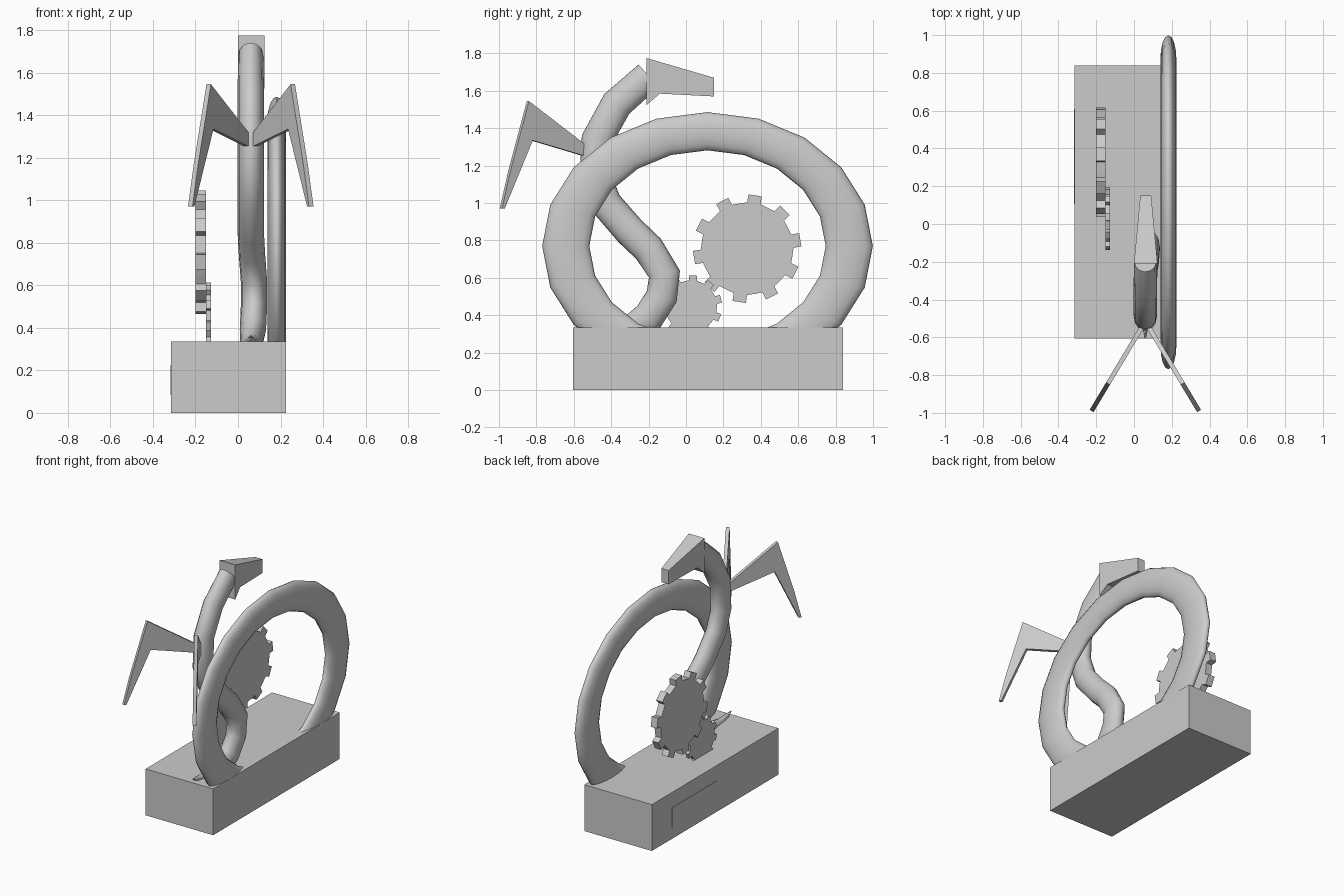
import bpy, bmesh
from math import cos, sin, pi, radians
from mathutils import Vector, Matrix

cube = bpy.data.objects.get("Cube")
if cube:
    bpy.data.objects.remove(cube)

grey = bpy.data.materials.new("plain_grey")
grey.use_nodes = True
colour = (0.6, 0.6, 0.6, 1)
grey.diffuse_color = colour
grey.node_tree.nodes["Principled BSDF"].inputs["Base Color"].default_value = colour

MID = 0.06  # x of the creature's centre plane


def finish(name, bm, smooth=False):
    bmesh.ops.recalc_face_normals(bm, faces=bm.faces)
    mesh = bpy.data.meshes.new(name)
    bm.to_mesh(mesh)
    bm.free()
    mesh.materials.append(grey)
    for p in mesh.polygons:
        p.use_smooth = smooth
    ob = bpy.data.objects.new(name, mesh)
    bpy.context.collection.objects.link(ob)
    return ob


def box(name, lo, hi):
    lo, hi = Vector(lo), Vector(hi)
    bm = bmesh.new()
    bmesh.ops.create_cube(bm, size=1, matrix=Matrix.Translation((lo + hi) / 2)
                          @ Matrix.Diagonal((*(hi - lo), 1)))
    return finish(name, bm)


def prism(name, front, back):
    """Solid between two matching outlines."""
    bm = bmesh.new()
    a = [bm.verts.new(p) for p in front]
    b = [bm.verts.new(p) for p in back]
    bm.faces.new(a)
    bm.faces.new(b[::-1])
    for i in range(len(a)):
        j = (i + 1) % len(a)
        bm.faces.new((a[i], b[i], b[j], a[j]))
    return finish(name, bm)


def gear(name, x0, x1, y, z, root, tip, half_width, teeth, start):
    outline = []
    for i in range(teeth):
        a = start + i * 2 * pi / teeth
        for r, side in ((root, -1), (tip, -1), (tip, 1), (root, 1)):
            t = side * half_width
            outline.append((y + r * cos(a) - t * sin(a), z + r * sin(a) + t * cos(a)))
        mid = a + pi / teeth
        outline.append((y + root * cos(mid), z + root * sin(mid)))
    prism(name, [(x0, *p) for p in outline], [(x1, *p) for p in outline])


# Plinth with a thin plaque on its right side
box("plinth", (-0.315, -0.605, 0), (0.225, 0.84, 0.335))
box("plaque", (-0.318, 0.105, 0.085), (-0.314, 0.61, 0.225))

# Flattened oval ring standing in the plinth
bm = bmesh.new()
SEG, SIDES = 20, 16
rings = []
for i in range(SEG):
    a = 2 * pi * i / SEG
    ring = []
    for j in range(SIDES):
        b = 2 * pi * j / SIDES
        r = 0.758 + 0.126 * cos(b)
        ring.append(bm.verts.new((0.182 + 0.0425 * sin(b), 0.115 + r * cos(a),
                                  0.77 + 0.81 * r * sin(a))))
    rings.append(ring)
for i in range(SEG):
    p, q = rings[i], rings[(i + 1) % SEG]
    for j in range(SIDES):
        k = (j + 1) % SIDES
        bm.faces.new((p[j], q[j], q[k], p[k]))
finish("oval_ring", bm, True)

# Serpent body from tail to neck: y, z, radius factor, sideways shift
path = [(-0.6, 0.36, 0.05, 0), (-0.47, 0.32, 0.45, 0), (-0.33, 0.31, 0.8, 0),
        (-0.2, 0.39, 1, 0.01), (-0.13, 0.5, 1, 0.015), (-0.115, 0.62, 1, 0.015),
        (-0.2, 0.755, 1, 0.005), (-0.3, 0.85, 1, 0), (-0.43, 1.0, 1, 0),
        (-0.485, 1.15, 1, 0), (-0.475, 1.34, 1, 0), (-0.37, 1.53, 1, 0),
        (-0.2, 1.68, 0.95, 0)]
curve = bpy.data.curves.new("serpent_body", "CURVE")
curve.dimensions = "3D"
curve.bevel_depth = 0.085
curve.bevel_resolution = 4
curve.use_fill_caps = True
spline = curve.splines.new("POLY")
spline.points.add(len(path) - 1)
for pt, (y, z, r, dx) in zip(spline.points, path):
    pt.co = (dx / 0.73, y, z, 1)
    pt.radius = r
spline.use_smooth = True
curve.materials.append(grey)
body = bpy.data.objects.new("serpent_body", curve)
body.location.x = MID
body.scale.x = 0.73
bpy.context.collection.objects.link(body)

# Tapered head pointing back
profile = [(-0.21, 1.525, 0.0625), (-0.14, 1.585, 0.053), (0.15, 1.57, 0.029),
           (0.15, 1.67, 0.029), (-0.21, 1.775, 0.0625)]
prism("head", [(MID + 0.002 - w, y, z) for y, z, w in profile],
      [(MID + 0.002 + w, y, z) for y, z, w in profile])

# Pair of folded, upright wings spreading forward
wing = [(-0.54, 1.31), (-0.845, 1.545), (-0.945, 1.17), (-0.99, 0.97),
        (-0.975, 0.97), (-0.825, 1.335), (-0.54, 1.25)]
for name, side in (("right_wing", -1), ("left_wing", 1)):
    inner = [(MID + side * (0.01 + 0.6 * (-0.55 - y)), y - 0.006, z) for y, z in wing]
    outer = [(x + side * 0.021, y + 0.012, z) for x, y, z in inner]
    prism(name, inner, outer)

# Meshing gears
gear("large_gear", -0.2, -0.15, 0.327, 0.756, 0.245, 0.288, 0.036, 10, radians(81.5))
gear("small_gear", -0.15, -0.127, 0.027, 0.448, 0.138, 0.165, 0.021, 10, radians(86))
